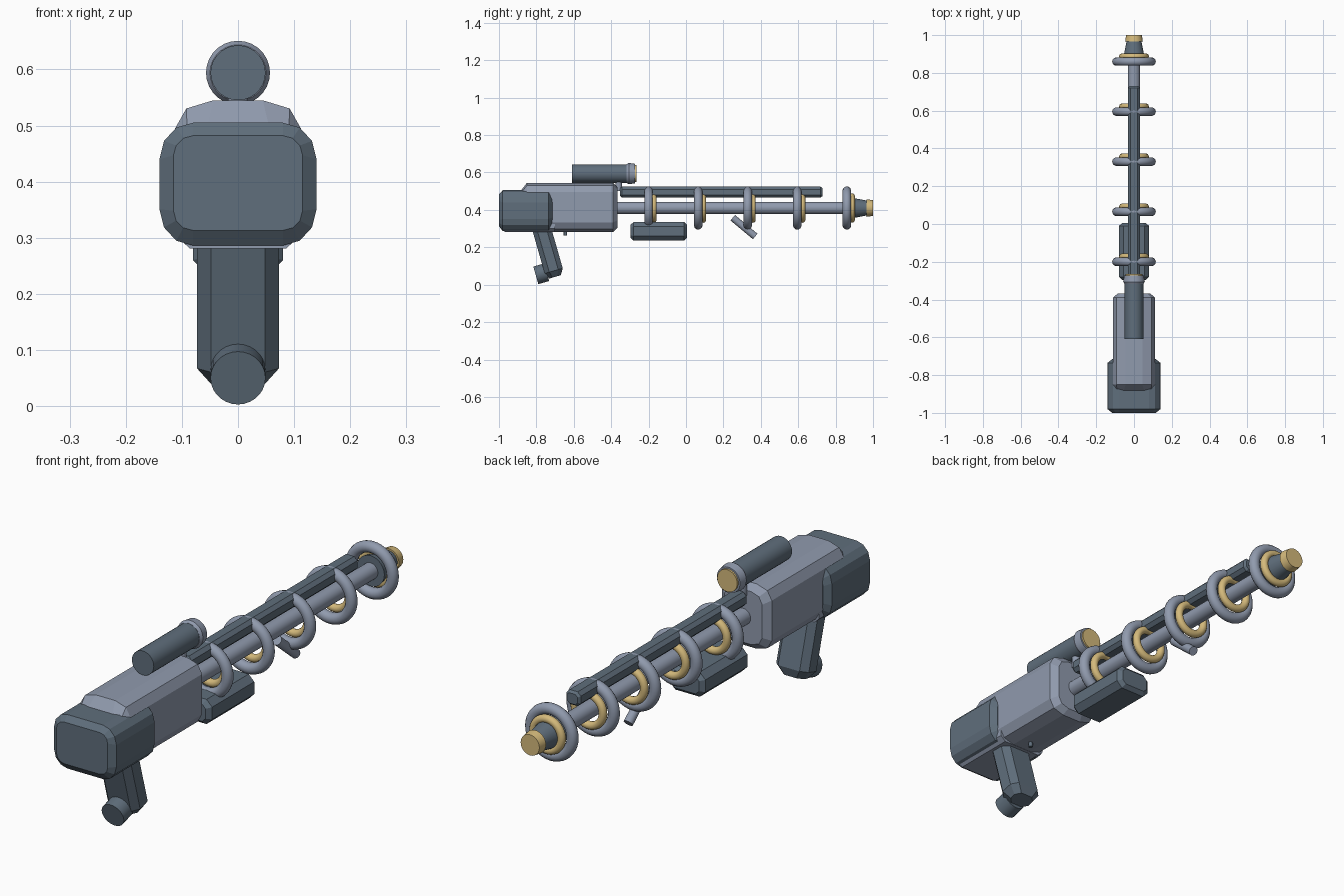
import bpy, bmesh, math
from mathutils import Vector, Matrix

cube = bpy.data.objects.get("Cube")
if cube:
    bpy.data.objects.remove(cube, do_unlink=True)


def material(name, rgb):
    m = bpy.data.materials.new(name)
    m.use_nodes = True
    m.diffuse_color = (*rgb, 1)
    m.node_tree.nodes["Principled BSDF"].inputs["Base Color"].default_value = (*rgb, 1)
    return m


DARK = material("dark slate", (0.115, 0.156, 0.20))
GREY = material("blue grey metal", (0.28, 0.325, 0.42))
GOLD = material("brass", (0.66, 0.49, 0.20))


def finish(bm, name, mat, angle=30):
    bmesh.ops.recalc_face_normals(bm, faces=bm.faces)
    me = bpy.data.meshes.new(name)
    bm.to_mesh(me)
    bm.free()
    me.materials.append(mat)
    ob = bpy.data.objects.new(name, me)
    bpy.context.collection.objects.link(ob)
    bpy.ops.object.select_all(action='DESELECT')
    ob.select_set(True)
    bpy.context.view_layer.objects.active = ob
    if angle:
        bpy.ops.object.shade_smooth_by_angle(angle=math.radians(angle))
    return ob


def block(name, mat, sections, segs=1, matrix=Matrix()):
    """Loft rounded rectangles along y; section = (y, half width, low, high, corner x, corner z)."""
    bm = bmesh.new()
    rings = []
    for y, w, lo, hi, cx, cz in sections:
        ring = []
        for q, (sx, z, sz) in enumerate([(1, hi, 1), (-1, hi, 1), (-1, lo, -1), (1, lo, -1)]):
            for i in range(segs + 1):
                a = math.pi / 2 * (q + i / segs)
                ring.append(bm.verts.new((sx * (w - cx) + cx * math.cos(a), y,
                                          z - sz * cz + cz * math.sin(a))))
        rings.append(ring)
    n = len(rings[0])
    for a, b in zip(rings, rings[1:]):
        for i in range(n):
            bm.faces.new((a[i], a[(i + 1) % n], b[(i + 1) % n], b[i]))
    bm.faces.new(rings[0])
    bm.faces.new(rings[-1])
    bm.transform(matrix)
    return finish(bm, name, mat, 0)


def rod(name, mat, p0, p1, r0, r1=None, sides=28):
    """Cylinder or cone between two points."""
    p0, p1 = Vector(p0), Vector(p1)
    d = p1 - p0
    m = Matrix.Translation((p0 + p1) / 2) @ d.to_track_quat('Z', 'Y').to_matrix().to_4x4()
    bm = bmesh.new()
    bmesh.ops.create_cone(bm, cap_ends=True, segments=sides, radius1=r0,
                          radius2=r0 if r1 is None else r1, depth=d.length, matrix=m)
    return finish(bm, name, mat, 40)


def ring(name, mat, y, major, minor):
    bpy.ops.mesh.primitive_torus_add(major_radius=major, minor_radius=minor, major_segments=40,
                                     minor_segments=14, location=(0, y, AXIS),
                                     rotation=(math.pi / 2, 0, 0))
    ob = bpy.context.object
    ob.name = name
    ob.data.materials.append(mat)
    bpy.ops.object.shade_smooth_by_angle(angle=math.radians(60))


AXIS = 0.41

# Stock and receiver
block("stock", DARK, [(-1.0, .115, .313, .482, .035, .035), (-.98, .14, .286, .505, .06, .065),
                      (-.735, .14, .286, .505, .06, .065), (-.715, .115, .305, .485, .05, .055)], 3)
block("receiver_rear", GREY, [(-.97, .108, .281, .503, .022, .02), (-.70, .108, .281, .503, .022, .02)])
block("receiver", GREY, [(-.885, .105, .30, .50, .05, .04), (-.85, .112, .282, .545, .068, .05),
                         (-.39, .112, .282, .545, .068, .05), (-.367, .085, .305, .52, .05, .04)], 2)

# Grip, leaning forward towards its foot
lean = Matrix.Translation((0, -.772, .30)) @ Matrix.Rotation(math.radians(-74), 4, 'X')
block("grip", DARK, [(0, .073, -.05, .05, .025, .025), (.235, .073, -.05, .05, .025, .025),
                     (.268, .047, -.035, .03, .02, .02)], 1, lean)
rod("grip_cap", DARK, (0, -.803, .05), (0, -.745, .0666), .049)
rod("trigger", DARK, (0, -.645, .30), (0, -.645, .263), .009, sides=12)

# Scope
rod("scope_tube", DARK, (0, -.61, .594), (0, -.30, .594), .049)
rod("scope_flare", GREY, (0, -.318, .594), (0, -.306, .594), .05, .057)
rod("scope_collar", GREY, (0, -.306, .594), (0, -.272, .594), .057, .052)
rod("scope_lens", GOLD, (0, -.275, .594), (0, -.264, .594), .045)
rod("scope_mount", GREY, (0, -.36, .50), (0, -.36, .565), .018, sides=16)

# Barrel, top rail, lower housing and folding handle
rod("barrel", GREY, (0, -.38, AXIS), (0, .88, AXIS), .033)
block("top_rail", DARK, [(-.352, .024, .474, .516, .010, .010), (-.342, .032, .466, .524, .014, .014),
                         (.72, .032, .466, .524, .014, .014), (.73, .024, .474, .516, .010, .010)])
block("lower_housing", DARK, [(-.297, .062, .25, .32, .015, .015), (-.28, .08, .235, .335, .025, .025),
                              (-.01, .08, .235, .335, .025, .025), (.005, .062, .25, .32, .015, .015)])
rod("side_handle", GREY, (0, .25, .358), (0, .37, .258), .019, sides=16)

# Coils with brass inner rings
for i in range(5):
    y = -.20 + i * .265
    ring(f"coil_{i + 1}", GREY, y, .093, .0225)
    ring(f"inner_ring_{i + 1}", GOLD, y + .027, .063, .016)

# Muzzle
rod("muzzle_cone", DARK, (0, .85, AXIS), (0, .97, AXIS), .062, .039)
rod("muzzle_tip", GOLD, (0, .965, AXIS), (0, 1.0, AXIS), .047, .042)
